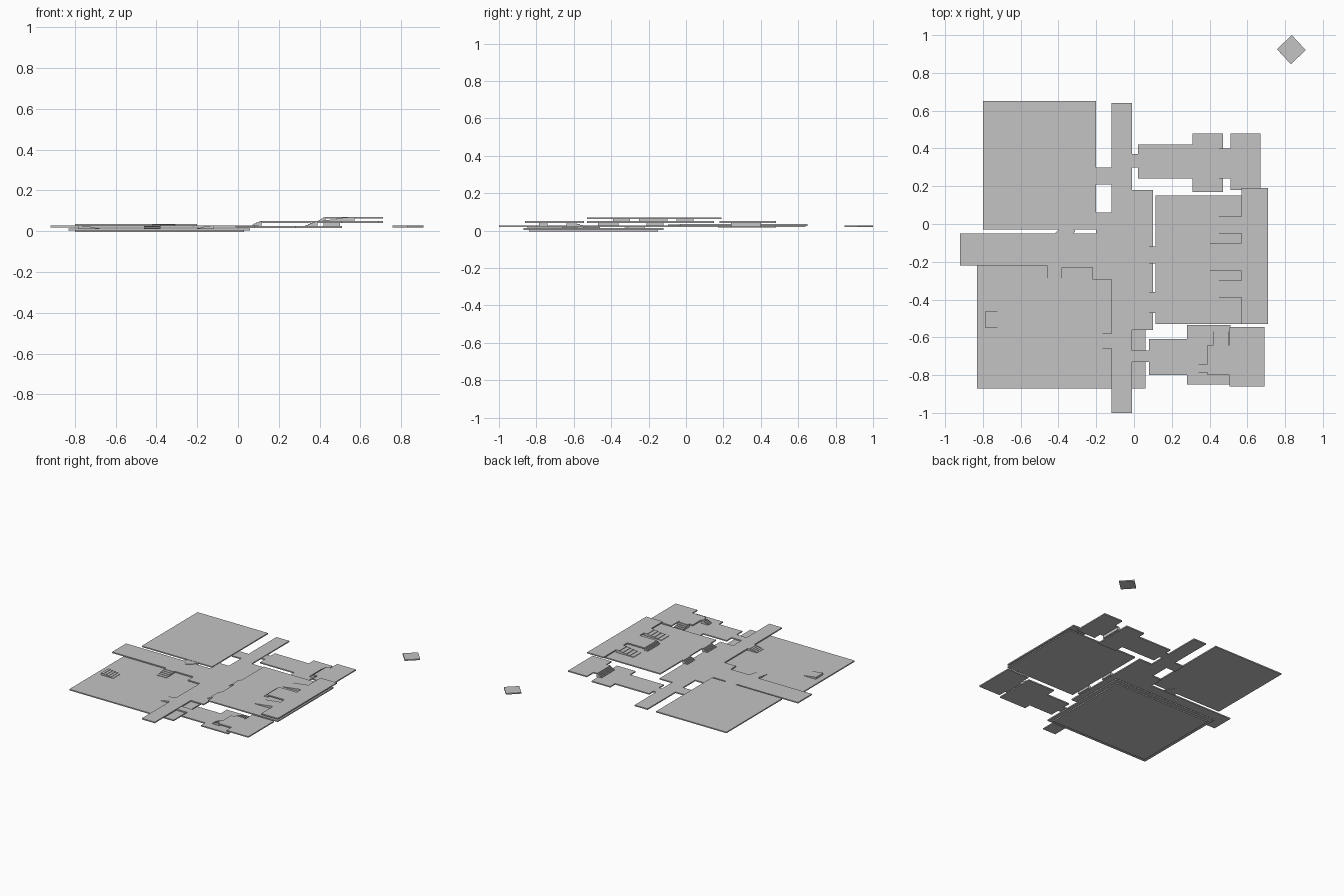
import bpy
import bmesh
import math
from mathutils import Vector

default_cube = bpy.data.objects.get("Cube")
if default_cube:
    bpy.data.objects.remove(default_cube, do_unlink=True)

# Single flat grey
grey = bpy.data.materials.new("light_grey")
grey.use_nodes = True
colour = (0.55, 0.55, 0.55, 1)
grey.diffuse_color = colour
grey.node_tree.nodes["Principled BSDF"].inputs["Base Color"].default_value = colour

# Floor levels (top surfaces) and slab thickness
THICK = 0.009
GROUND, LOW, MAIN, TERRACE, UPPER, ROOF = 0.013, 0.024, 0.028, 0.034, 0.05, 0.07


def prism(name, outline, sweep):
    """Extrude a closed planar outline along a vector."""
    bm = bmesh.new()
    face = bm.faces.new([bm.verts.new(p) for p in outline])
    result = bmesh.ops.extrude_face_region(bm, geom=[face])
    moved = [g for g in result["geom"] if isinstance(g, bmesh.types.BMVert)]
    bmesh.ops.translate(bm, verts=moved, vec=Vector(sweep))
    bmesh.ops.recalc_face_normals(bm, faces=bm.faces)
    mesh = bpy.data.meshes.new(name)
    bm.to_mesh(mesh)
    bm.free()
    mesh.materials.append(grey)
    obj = bpy.data.objects.new(name, mesh)
    bpy.context.collection.objects.link(obj)
    return obj


def slab(name, outline, top):
    return prism(name, [(x, y, top - THICK) for x, y in outline], (0, 0, THICK))


def room(name, left, right, front, back, top):
    return slab(name, [(left, front), (right, front), (right, back), (left, back)], top)


def stairs(name, axis, start, end, side_a, side_b, low, high, steps=5):
    """Stepped solid rising from start to end along the axis."""
    run, rise = (end - start) / steps, (high - low) / steps
    profile = [(start, low - THICK / 2)]
    for i in range(steps):
        level = low + rise * (i + 1)
        profile += [(start + run * i, level), (start + run * (i + 1), level)]
    profile.append((end, low - THICK / 2))
    if axis == "x":
        outline = [(a, side_a, z) for a, z in profile]
        return prism(name, outline, (0, side_b - side_a, 0))
    outline = [(side_a, a, z) for a, z in profile]
    return prism(name, outline, (side_b - side_a, 0, 0))


# Large ground floor at front left quarter
room("ground_floor", -0.83, 0.06, -0.87, -0.12, GROUND)
room("ground_footing", -0.8, 0.03, -0.84, -0.15, THICK / 2)
stairs("ground_platform_stairs", "x", -0.68, -0.785, -0.55, -0.46, GROUND, MAIN)

# Central floor with its west walkway and the long front corridor
slab("central_floor", [
    (-0.92, -0.22), (-0.38, -0.22), (-0.38, -0.23), (-0.22, -0.23),
    (-0.22, -0.295), (-0.12, -0.295), (-0.12, -1), (-0.01, -1),
    (-0.01, -0.56), (0.1, -0.56), (0.1, 0.18), (-0.01, 0.18),
    (-0.01, 0.64), (-0.12, 0.64), (-0.12, 0.06), (-0.2, 0.06),
    (-0.2, -0.05), (-0.92, -0.05)], MAIN)
stairs("walkway_stairs", "y", -0.33, -0.22, -0.46, -0.38, GROUND, MAIN)
stairs("corridor_stairs", "x", -0.2, -0.12, -0.66, -0.58, GROUND, MAIN)

# Back left terrace, its link and the angled step to the walkway
room("terrace_floor", -0.8, -0.2, -0.03, 0.65, TERRACE)
room("terrace_link", -0.2, -0.12, 0.21, 0.3, MAIN)
slab("angled_step", [(-0.42, -0.05), (-0.38, -0.095), (-0.31, -0.04), (-0.35, 0.02)],
     TERRACE - THICK / 4)

# Right hall, the gallery above it and the bridges from the centre
room("hall_floor", 0.115, 0.71, -0.53, 0.15, UPPER)
room("gallery_floor", 0.57, 0.71, -0.53, 0.19, ROOF)
room("gallery_balcony", 0.43, 0.57, -0.25, -0.1, ROOF)
stairs("balcony_stairs", "x", 0.395, 0.43, -0.25, -0.1, UPPER, ROOF)
for place, front, back in (("front", -0.39, -0.3), ("back", -0.05, 0.04)):
    stairs(place + "_gallery_stairs", "x", 0.42, 0.57, front, back, UPPER, ROOF)
for place, front, back in (("front", -0.47, -0.36), ("back", -0.21, -0.12)):
    stairs(place + "_hall_stairs", "x", 0.07, 0.115, front, back, MAIN, UPPER)

# Back right rooms
room("back_link", -0.01, 0.02, 0.3, 0.37, LOW)
slab("back_low_room", [(0.02, 0.24), (0.31, 0.24), (0.31, 0.17), (0.47, 0.17),
                       (0.47, 0.48), (0.31, 0.48), (0.31, 0.42), (0.02, 0.42)], LOW)
room("back_upper_room", 0.51, 0.67, 0.18, 0.48, UPPER)
room("back_landing", 0.485, 0.51, 0.24, 0.4, UPPER)
stairs("back_room_stairs", "x", 0.44, 0.485, 0.24, 0.4, LOW, UPPER)

# Front right rooms
room("front_link", -0.01, 0.08, -0.73, -0.67, LOW)
slab("front_low_room", [(0.08, -0.8), (0.28, -0.8), (0.28, -0.85), (0.51, -0.85),
                        (0.51, -0.535), (0.28, -0.535), (0.28, -0.61), (0.08, -0.61)], LOW)
room("front_upper_room", 0.505, 0.69, -0.86, -0.545, UPPER)
room("front_balcony", 0.39, 0.505, -0.8, -0.64, UPPER)
stairs("front_room_stairs", "x", 0.33, 0.39, -0.785, -0.74, LOW, UPPER)
stairs("front_side_stairs", "y", -0.55, -0.64, 0.42, 0.5, LOW, UPPER)

# Detached diamond tile
corner = 0.1085
tile = room("detached_tile", -corner / 2, corner / 2, -corner / 2, corner / 2, MAIN)
tile.location = (0.833, 0.923, 0)
tile.rotation_euler.z = math.radians(43)
